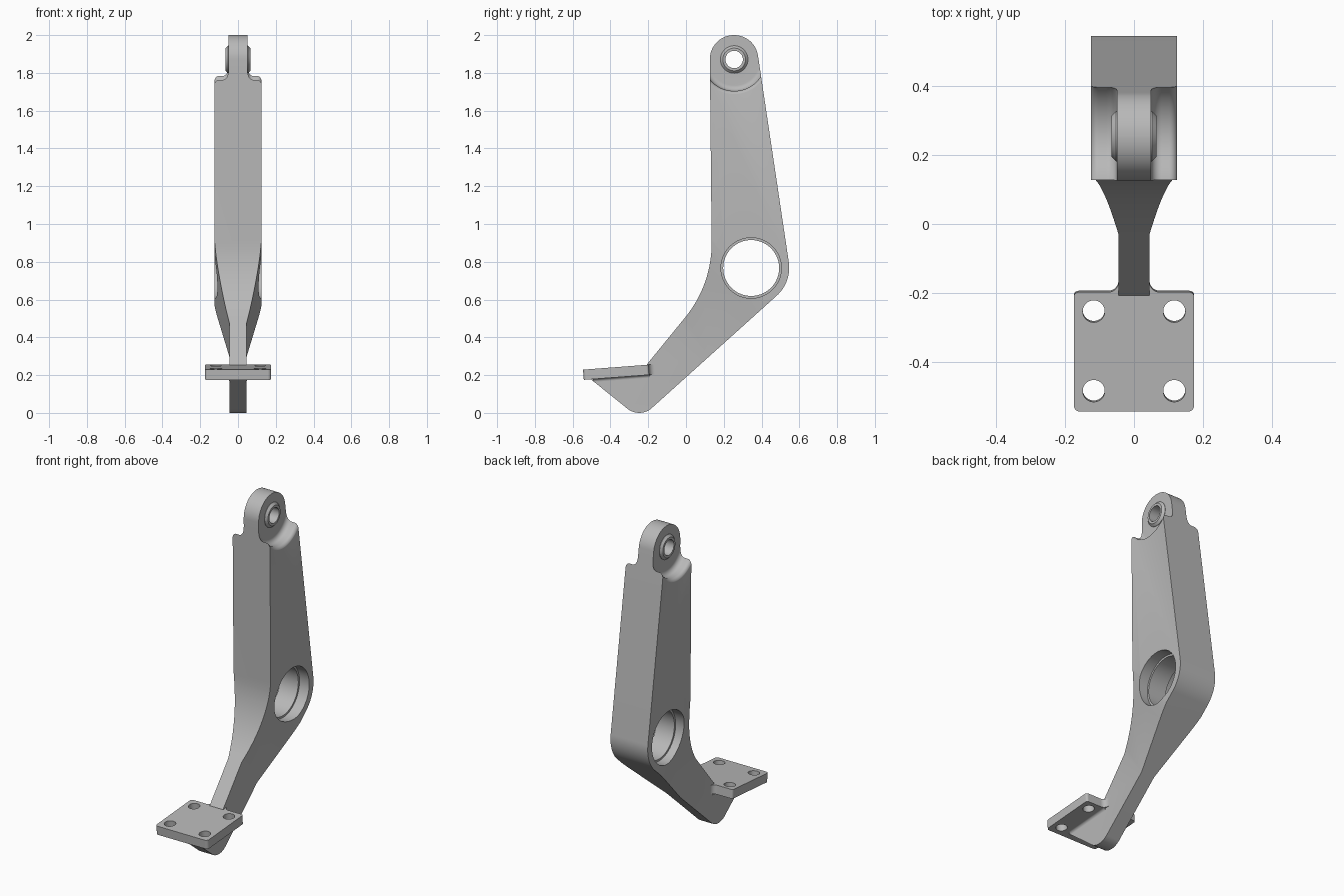
import bpy
import bmesh
from math import sin, cos, tan, pi, atan, radians
from mathutils import Vector, Matrix

if "Cube" in bpy.data.objects:
    bpy.data.objects.remove(bpy.data.objects["Cube"])

GREY = (0.48, 0.48, 0.48, 1)
metal = bpy.data.materials.new("plain_grey_metal")
metal.use_nodes = True
metal.diffuse_color = GREY
metal.node_tree.nodes["Principled BSDF"].inputs["Base Color"].default_value = GREY


def finish(name, bm):
    bm.normal_update()
    bmesh.ops.recalc_face_normals(bm, faces=bm.faces[:])
    if bm.calc_volume(signed=True) < 0:
        bmesh.ops.reverse_faces(bm, faces=bm.faces[:])
    mesh = bpy.data.meshes.new(name)
    bm.to_mesh(mesh)
    bm.free()
    mesh.materials.append(metal)
    ob = bpy.data.objects.new(name, mesh)
    bpy.context.collection.objects.link(ob)
    return ob


def rounded(corners, steps=16):
    """Outline from (u, v, radius) corners, each rounded by an arc."""
    out = []
    for i, (u, v, r) in enumerate(corners):
        p = Vector((u, v))
        if not r:
            out.append(p)
            continue
        a = (Vector(corners[i - 1][:2]) - p).normalized()
        b = (Vector(corners[(i + 1) % len(corners)][:2]) - p).normalized()
        half = a.angle(b) / 2
        centre = p + (a + b).normalized() * r / sin(half)
        start = p + a * r / tan(half) - centre
        end = p + b * r / tan(half) - centre
        sweep = pi - 2 * half
        for k in range(steps + 1):
            t = k / steps * sweep
            out.append(centre + (start * sin(sweep - t) + end * sin(t)) / sin(sweep))
    return out


def prism(name, outline, low, high, axes):
    """Extrude a 2D outline; axes maps (u, v, w) to the model."""
    bm = bmesh.new()
    ends = [[bm.verts.new(axes @ Vector((p[0], p[1], w))) for p in outline] for w in (low, high)]
    bm.faces.new(reversed(ends[0]))
    bm.faces.new(ends[1])
    for i in range(len(outline)):
        bm.faces.new((ends[0][i - 1], ends[0][i], ends[1][i], ends[1][i - 1]))
    return finish(name, bm)


def revolve(name, profile, y, z, ring=False, segments=72):
    """Turn an (x, radius) profile about a sideways axis at (y, z)."""
    bm = bmesh.new()
    turns = [2 * pi * k / segments for k in range(segments)]
    loops = [[bm.verts.new((x, y + r * cos(t), z + r * sin(t))) for t in turns] for x, r in profile]
    for i in range(0 if ring else 1, len(loops)):
        for k in range(segments):
            bm.faces.new((loops[i - 1][k - 1], loops[i - 1][k], loops[i][k], loops[i][k - 1]))
    if not ring:
        bm.faces.new(reversed(loops[0]))
        bm.faces.new(loops[-1])
    return finish(name, bm)


def cut(ob, cutters):
    for cutter in cutters:
        cutter.hide_render = True
        mod = ob.modifiers.new("cut", "BOOLEAN")
        mod.operation = "DIFFERENCE"
        mod.solver = "EXACT"
        mod.object = cutter
    bpy.context.view_layer.update()
    dg = bpy.context.evaluated_depsgraph_get()
    mesh = bpy.data.meshes.new_from_object(ob.evaluated_get(dg))
    ob.modifiers.clear()
    ob.data = mesh
    for cutter in cutters:
        bpy.data.objects.remove(cutter)


def smooth(ob):
    ob.data.shade_smooth()
    ob.data.set_sharp_from_angle(angle=radians(28))


SIDE = Matrix(((0, 0, 1), (1, 0, 0), (0, 1, 0)))  # (y, z) outline, x depth
LUG = (0.255, 1.871)
BORE = (0.345, 0.767)

# Bent arm with its lower rib, as one side outline
arm = prism("bent_arm", rounded([
    (0.125, 2.0, 0.127), (0.138, 0.68, 0.62), (-0.207, 0.257, 0), (-0.21, 0.22, 0),
    (-0.515, 0.187, 0), (-0.244, -0.031, 0.1), (0.56, 0.692, 0.2), (0.365, 2.0, 0.127),
]), -0.125, 0.125, SIDE)

cutters = []
quarter = [k / 8 * pi / 2 for k in range(9)]
for side in (-1, 1):
    # Lower leg narrows along its own direction
    along, across = Vector((0, 0.77, 0.64)), Vector((0, -0.64, 0.77))
    leg_axes = Matrix((along, (side, 0, 0), across)).transposed()
    cutters.append(prism("leg_taper_cutter", [
        (-1, 0.045), (0.28, 0.045), (0.6, 0.11), (0.65, 0.119), (0.7, 0.126), (0.7, 0.3), (-1, 0.3),
    ], -1, 1, leg_axes))
    # Rounded shoulder beside the top lug
    shoulder = [(0.08 - 0.03 * cos(a), 0.137 + 0.03 * sin(a)) for a in quarter]
    shoulder += [(0.103 + 0.023 * sin(a), 0.19 - 0.023 * cos(a)) for a in quarter]
    shoulder.append((0.2, 0.19))
    cutters.append(revolve("shoulder_cutter", [(side * x, r) for x, r in shoulder], *LUG))

# Large bore with a raised lip in the middle, and the small lug bore
cutters.append(revolve("bore_cutter", [
    (-0.2, 0.16), (-0.06, 0.16), (-0.06, 0.148), (0.06, 0.148), (0.06, 0.16), (0.2, 0.16)], *BORE))
cutters.append(revolve("lug_bore_cutter", [(-0.2, 0.06), (0.2, 0.06)], *LUG))
cut(arm, cutters)
smooth(arm)

# Bushing in the top lug
half = [(0.065, 0.046), (0.065, 0.06), (0.052, 0.073)]
bushing = revolve("lug_bushing", half + [(-x, r) for x, r in reversed(half)], *LUG, ring=True)
smooth(bushing)

# Tilted foot plate, flared into the leg at the back
tilt = Matrix.Rotation(atan(0.076), 3, "X")
right_half = [(0.175, 0, 0.018), (0.175, 0.348, 0.014), (0.045, 0.348, 0.03), (0.045, 0.385, 0)]
outline = rounded(right_half + [(-u, v, r) for u, v, r in reversed(right_half)], 8)
plate = prism("foot_plate", outline, 0, 0.054, tilt)
holes = []
for x in (-0.117, 0.117):
    for y in (0.06, 0.292):
        circle = [(x + 0.032 * cos(k * pi / 20), y + 0.032 * sin(k * pi / 20)) for k in range(40)]
        holes.append(prism("bolt_hole_cutter", circle, -0.1, 0.2, tilt))
cut(plate, holes)
smooth(plate)

# Small fillets where the rib meets the plate underside
for name, side in (("right_rib_fillet", -1), ("left_rib_fillet", 1)):
    section = [(0.04, 0.01), (0.06, 0.01)]
    section += [(0.06 - 0.015 * sin(a), -0.015 + 0.015 * cos(a)) for a in quarter]
    section.append((0.04, -0.015))
    axes = tilt @ Matrix(((side, 0, 0), (0, 0, 1), (0, 1, 0)))
    fillet = prism(name, section, 0.05, 0.35, axes)
    fillet.location = (0, -0.541, 0.175)
    smooth(fillet)
plate.location = (0, -0.541, 0.175)
